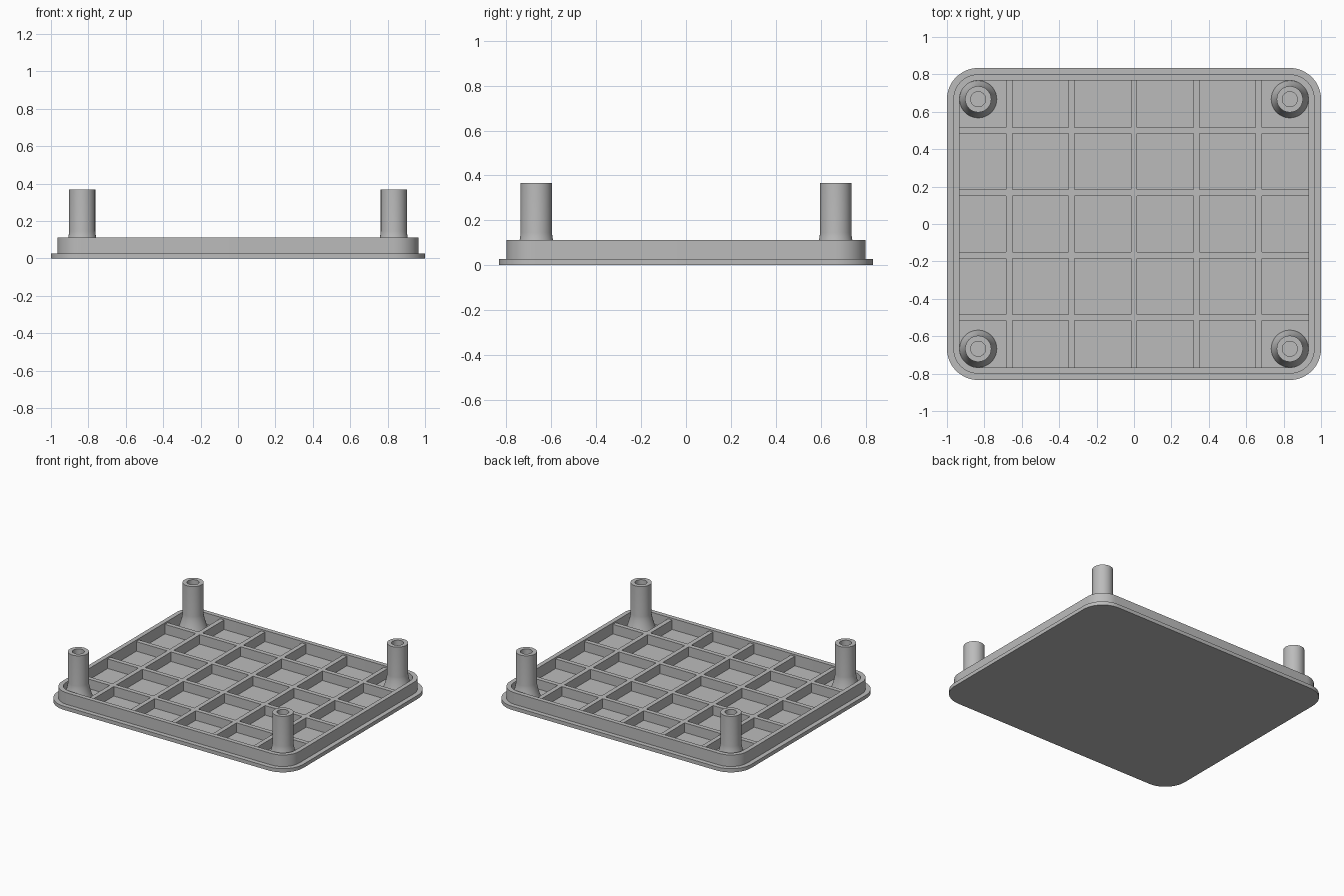
import bpy, bmesh, math
from math import cos, sin, pi

cube = bpy.data.objects.get("Cube")
if cube:
    bpy.data.objects.remove(cube, do_unlink=True)

grey = bpy.data.materials.new("mid_grey")
grey.use_nodes = True
colour = (0.5, 0.5, 0.5, 1)
grey.diffuse_color = colour
grey.node_tree.nodes["Principled BSDF"].inputs["Base Color"].default_value = colour

# Shared dimensions
CX, CY = 0.833, 0.667        # corner arc centres, also the post positions
FLOOR, RIB_TOP, RIM_TOP, POST_TOP = 0.03, 0.1, 0.112, 0.367
RIB = 0.033


def finish(name, bm, smooth=True):
    bmesh.ops.recalc_face_normals(bm, faces=bm.faces)
    mesh = bpy.data.meshes.new(name)
    bm.to_mesh(mesh)
    bm.free()
    mesh.materials.append(grey)
    obj = bpy.data.objects.new(name, mesh)
    bpy.context.collection.objects.link(obj)
    if smooth:
        bpy.ops.object.select_all(action='DESELECT')
        obj.select_set(True)
        bpy.context.view_layer.objects.active = obj
        bpy.ops.object.shade_smooth_by_angle(angle=math.radians(35))
    return obj


def skin(bm, loops):
    """Join matching closed loops and cap both ends."""
    rings = [[bm.verts.new(p) for p in loop] for loop in loops]
    n = len(rings[0])
    for a, b in zip(rings, rings[1:]):
        for i in range(n):
            j = (i + 1) % n
            bm.faces.new((a[i], a[j], b[j], b[i]))
    bm.faces.new(rings[0])
    bm.faces.new(rings[-1])


def rounded_rectangle(radius, z, steps=12):
    points = []
    for q, (sx, sy) in enumerate(((1, 1), (-1, 1), (-1, -1), (1, -1))):
        for i in range(steps + 1):
            a = (q + i / steps) * pi / 2
            points.append((sx * CX + radius * cos(a), sy * CY + radius * sin(a), z))
    return points


def circle(x, y, radius, z, sides=48):
    return [(x + radius * cos(2 * pi * i / sides),
             y + radius * sin(2 * pi * i / sides), z) for i in range(sides)]


# Tray: base plate with a stepped lip, raised rim and recessed floor
bm = bmesh.new()
tray_profile = ((0.167, 0), (0.167, 0.027), (0.133, 0.027),
                (0.133, RIM_TOP), (0.1, RIM_TOP), (0.1, FLOOR))
skin(bm, [rounded_rectangle(r, z) for r, z in tray_profile])
finish("tray", bm)


# Stiffening ribs, sunk slightly into the floor and rim
def rib(name, x, y, width, depth):
    bm = bmesh.new()
    bmesh.ops.create_cube(bm, size=1)
    bottom = FLOOR - 0.005
    for v in bm.verts:
        v.co = (x + v.co.x * width, y + v.co.y * depth,
                RIB_TOP if v.co.z > 0 else bottom)
    finish(name, bm, smooth=False)


for i in range(-2, 3):
    rib(f"cross_rib_{i + 3}", i / 3, 0, RIB, 2 * (CY + 0.11))
for i in range(4):
    rib(f"long_rib_{i + 1}", 0, (i - 1.5) / 3, 2 * (CX + 0.11), RIB)

# Hollow corner posts with a flared foot
post_profile = [(0.0995, FLOOR - 0.005)]
for i in range(9):
    t = i / 8
    post_profile.append((0.07 + 0.0295 * (1 - t) ** 1.5, FLOOR + 0.115 * t))
post_profile += [(0.07, POST_TOP), (0.04, POST_TOP), (0.04, 0.1)]
for side, sx in (("left", 1), ("right", -1)):
    for end, sy in (("front", -1), ("back", 1)):
        bm = bmesh.new()
        skin(bm, [circle(sx * CX, sy * CY, r, z) for r, z in post_profile])
        finish(f"{end}_{side}_post", bm)
